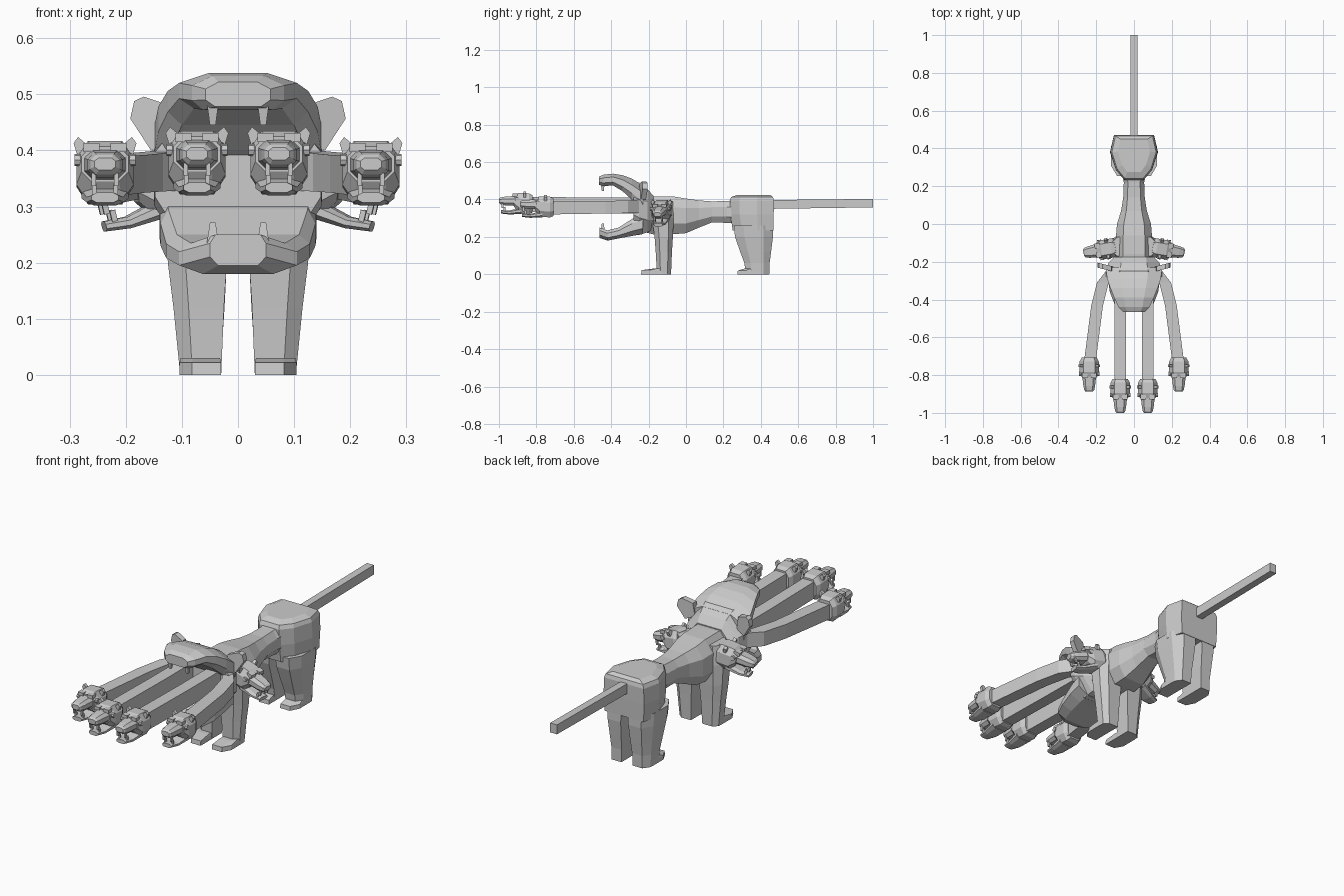
import bpy, bmesh, math
from mathutils import Matrix, Vector

grey = bpy.data.materials.new("stone grey")
grey.diffuse_color = (0.6, 0.6, 0.6, 1)


def finish(name, bm):
    bmesh.ops.recalc_face_normals(bm, faces=bm.faces[:])
    me = bpy.data.meshes.new(name)
    bm.to_mesh(me)
    bm.free()
    me.materials.append(grey)
    ob = bpy.data.objects.new(name, me)
    bpy.context.collection.objects.link(ob)
    return ob


def skin(bm, rings):
    """Bridge rings of equal length and cap both ends."""
    vs = [[bm.verts.new(p) for p in r] for r in rings]
    n = len(rings[0])
    for a, b in zip(vs, vs[1:]):
        for i in range(n):
            bm.faces.new((a[i], a[(i + 1) % n], b[(i + 1) % n], b[i]))
    bm.faces.new(vs[0])
    bm.faces.new(vs[-1])


def loft(name, rings):
    bm = bmesh.new()
    skin(bm, rings)
    return finish(name, bm)


def yring(y, zb, zt, w, top=0.6, bot=0.6, cut=0.28, x=0.0):
    """Eight-sided section across y."""
    h = (zt - zb) * cut
    return [(x + w * bot, y, zb), (x + w, y, zb + h), (x + w, y, zt - h), (x + w * top, y, zt),
            (x - w * top, y, zt), (x - w, y, zt - h), (x - w, y, zb + h), (x - w * bot, y, zb)]


def zring(z, x0, x1, y0, y1, s=1):
    """Section of a leg with its outer corners cut off."""
    c, d = (x1 - x0) * 0.3, (y1 - y0) * 0.25
    return [(s * x, y, z) for x, y in ((x0, y0), (x1 - c, y0), (x1, y0 + d),
                                       (x1, y1 - d), (x1 - c, y1), (x0, y1))]


def box(bm, lo, hi):
    skin(bm, [[(lo[0], lo[1], z), (hi[0], lo[1], z), (hi[0], hi[1], z), (lo[0], hi[1], z)]
              for z in (lo[2], hi[2])])


# body: deep chest, narrow waist
loft("body", [yring(*r) for r in (
    (-0.24, 0.23, 0.41, 0.10), (-0.16, 0.21, 0.417, 0.098), (-0.06, 0.215, 0.415, 0.095),
    (0.0, 0.22, 0.405, 0.09), (0.07, 0.25, 0.395, 0.068), (0.14, 0.278, 0.39, 0.057),
    (0.22, 0.275, 0.392, 0.054), (0.30, 0.27, 0.40, 0.07))])


# hips: rounded at the front, flat at the back
def hip(z, w, y0, y1):
    half = [(0.42, 0.0), (0.76, 0.22), (1.0, 0.62), (0.84, 1.0)]
    pts = [(w * a, y0 + (y1 - y0) * b) for a, b in half]
    return [(x, y, z) for x, y in pts] + [(-x, y, z) for x, y in reversed(pts)]


loft("hips", [hip(0.235, 0.122, 0.25, 0.467), hip(0.32, 0.127, 0.236, 0.469),
              hip(0.395, 0.125, 0.234, 0.47), hip(0.413, 0.117, 0.242, 0.465),
              hip(0.425, 0.085, 0.275, 0.45)])

# tail
bm = bmesh.new()
skin(bm, [[(-0.018, y, a), (0.018, y, a), (0.018, y, b), (-0.018, y, b)]
          for y, a, b in ((0.44, 0.35, 0.397), (1.0, 0.358, 0.403))])
finish("tail", bm)

for s, side in ((1, "right"), (-1, "left")):
    # legs and feet
    loft("rear_leg_" + side, [zring(*r, s) for r in (
        (0.26, 0.016, 0.121, 0.255, 0.465), (0.20, 0.02, 0.118, 0.262, 0.465),
        (0.12, 0.024, 0.11, 0.29, 0.455), (0.06, 0.028, 0.104, 0.312, 0.447),
        (0.0, 0.03, 0.102, 0.32, 0.445))])
    loft("rear_foot_" + side, [zring(*r, s) for r in (
        (0.0, 0.03, 0.103, 0.275, 0.445), (0.02, 0.03, 0.103, 0.277, 0.445),
        (0.03, 0.032, 0.1, 0.31, 0.44))])
    loft("front_leg_" + side, [zring(*r, s) for r in (
        (0.39, 0.03, 0.115, -0.17, -0.07), (0.30, 0.02, 0.13, -0.182, -0.066),
        (0.20, 0.02, 0.125, -0.168, -0.07), (0.12, 0.025, 0.115, -0.162, -0.075),
        (0.0, 0.03, 0.103, -0.155, -0.08))])
    loft("front_foot_" + side, [zring(*r, s) for r in (
        (0.0, 0.03, 0.104, -0.24, -0.08), (0.022, 0.03, 0.104, -0.238, -0.08),
        (0.03, 0.032, 0.102, -0.18, -0.082))])
    # big ears
    ear = [(0.11, 0.42), (0.155, 0.40), (0.192, 0.457), (0.185, 0.488), (0.168, 0.496), (0.12, 0.48)]
    loft("big_ear_" + side, [[(s * x, y + 0.25 * (x - 0.15), z) for x, z in ear]
                             for y in (-0.242, -0.215)])
    # big fangs at the jaw tips
    for name, z0, z1 in (("upper", 0.495, 0.445), ("lower", 0.225, 0.272)):
        loft(name + "_fang_" + side, [[(s * 0.045 + a * r, -0.445 + b * r, z) for a, b in
             ((-1, -1), (1, -1), (1, 1), (-1, 1))] for r, z in ((0.012, z0), (0.005, z1))])

# great head: back of the skull, then the two wide-open jaws
loft("great_head_back", [yring(*r) for r in (
    (-0.175, 0.24, 0.42, 0.105, 0.6, 0.6), (-0.205, 0.225, 0.455, 0.135, 0.5, 0.6),
    (-0.25, 0.21, 0.49, 0.15, 0.5, 0.6, 0.33), (-0.28, 0.225, 0.49, 0.148, 0.5, 0.6, 0.35))])
loft("great_upper_jaw", [yring(*r) for r in (
    (-0.23, 0.35, 0.475, 0.15, 0.5, 0.9, 0.3), (-0.29, 0.40, 0.512, 0.142, 0.5, 0.85, 0.3),
    (-0.34, 0.445, 0.53, 0.125, 0.5, 0.8), (-0.39, 0.475, 0.538, 0.105, 0.5, 0.75),
    (-0.44, 0.472, 0.533, 0.082, 0.55, 0.75), (-0.465, 0.478, 0.522, 0.058, 0.6, 0.7))])
loft("great_lower_jaw", [yring(*r) for r in (
    (-0.23, 0.215, 0.325, 0.14, 0.9, 0.6), (-0.29, 0.205, 0.295, 0.138, 0.9, 0.6),
    (-0.36, 0.192, 0.25, 0.128, 0.85, 0.6), (-0.42, 0.18, 0.235, 0.105, 0.8, 0.6),
    (-0.462, 0.195, 0.25, 0.05, 0.8, 0.7))])

# necks reaching out of the mouth
def neck(name, pts, w):
    loft(name, [[(x - w, y, a), (x + w, y, a), (x + w, y, b), (x - w, y, b)]
                for x, y, a, b in pts])


for s, side in ((1, "right"), (-1, "left")):
    neck("inner_neck_" + side, [(s * 0.073, -0.24, 0.325, 0.41), (s * 0.073, -0.50, 0.328, 0.41),
                                (s * 0.073, -0.85, 0.335, 0.415)], 0.03)
    neck("outer_neck_" + side, [(s * 0.11, -0.24, 0.33, 0.4), (s * 0.165, -0.31, 0.327, 0.395),
                                (s * 0.195, -0.43, 0.325, 0.392), (s * 0.235, -0.74, 0.32, 0.39)], 0.031)


# small dog head, nose towards -y, origin at the back of the skull
def small_head(name, loc, yaw=0, pitch=0):
    bm = bmesh.new()
    for part in (
        [(0.0, -0.045, 0.048, 0.04), (-0.02, -0.053, 0.058, 0.051),
         (-0.075, -0.048, 0.06, 0.051), (-0.1, -0.012, 0.05, 0.042)],          # skull
        [(-0.07, -0.012, 0.05, 0.042), (-0.105, -0.008, 0.043, 0.036), (-0.15, -0.006, 0.04, 0.031),
         (-0.172, 0.0, 0.036, 0.026), (-0.18, 0.008, 0.03, 0.019)],            # muzzle
        [(-0.06, -0.052, -0.018, 0.042), (-0.125, -0.055, -0.034, 0.033),
         (-0.168, -0.05, -0.032, 0.024)]):                                     # jaw
        skin(bm, [yring(*r) for r in part])
    for s in (1, -1):
        # ear
        skin(bm, [[(s * x, y, z) for x, z in ((0.028, 0.05), (0.05, 0.036), (0.056, 0.056), (0.048, 0.067))]
                  for y in (-0.035, -0.05)])
        # brow, eye and fangs
        box(bm, (s * 0.024 - 0.014, -0.108, 0.04), (s * 0.024 + 0.014, -0.08, 0.056))
        m = Matrix.Translation((s * 0.045, -0.085, 0.026)) @ Matrix.Rotation(math.pi / 2, 4, 'Y')
        bmesh.ops.create_cone(bm, cap_ends=True, segments=8, radius1=0.011, radius2=0.011,
                              depth=0.018, matrix=m)
        box(bm, (s * 0.02 - 0.004, -0.166, -0.02), (s * 0.02 + 0.004, -0.156, 0.003))
        box(bm, (s * 0.019 - 0.004, -0.155, -0.04), (s * 0.019 + 0.004, -0.145, -0.016))
    ob = finish(name, bm)
    ob.location = loc
    ob.rotation_euler = (math.radians(pitch), 0, math.radians(yaw))


for s, side in ((1, "right"), (-1, "left")):
    small_head("inner_head_" + side, (s * 0.073, -0.82, 0.375))
    small_head("outer_head_" + side, (s * 0.237, -0.708, 0.357))
    small_head("shoulder_head_" + side, (s * 0.088, -0.122, 0.345), s * 80, 14)
